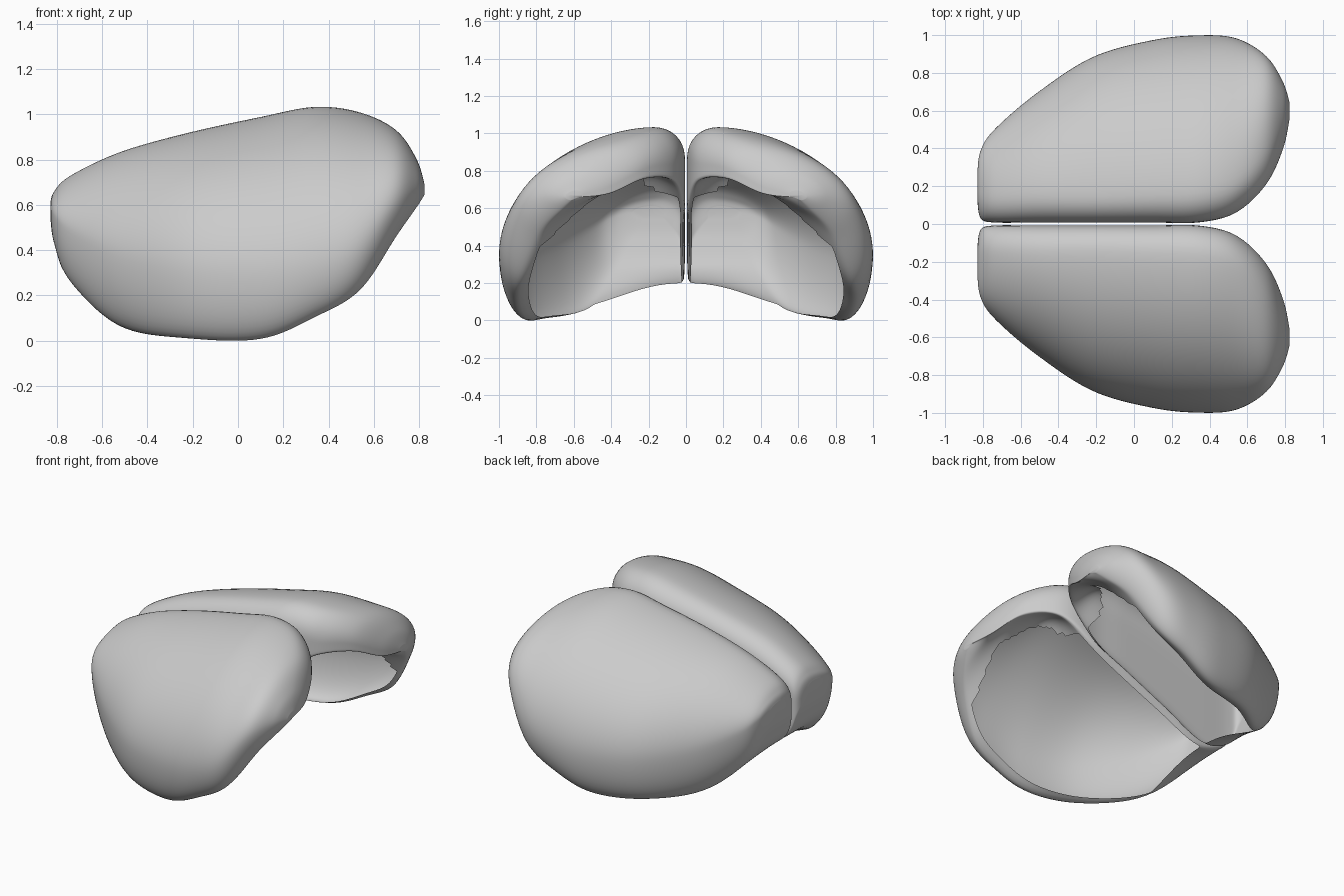
import bpy, bmesh, math

if "Cube" in bpy.data.objects:
    bpy.data.objects.remove(bpy.data.objects["Cube"])

# Key cross-sections, front to rear:
# x, inner y, crest y, outer y, keel y, inner-edge z, widest z, crest z, keel z
KEYS = [
    (-0.829, 0.12, 0.18, 0.28, 0.21, 0.55, 0.58, 0.61, 0.55),
    (-0.812, 0.03, 0.14, 0.39, 0.30, 0.43, 0.55, 0.66, 0.43),
    (-0.74, 0.008, 0.13, 0.50, 0.39, 0.27, 0.48, 0.73, 0.26),
    (-0.52, 0.008, 0.14, 0.69, 0.54, 0.20, 0.37, 0.835, 0.06),
    (-0.22, 0.008, 0.14, 0.885, 0.76, 0.34, 0.31, 0.92, 0.006),
    (0.10, 0.008, 0.15, 0.975, 0.85, 0.49, 0.30, 0.99, 0.002),
    (0.34, 0.008, 0.16, 1.00, 0.89, 0.60, 0.34, 1.035, 0.10),
    (0.54, 0.06, 0.21, 0.985, 0.87, 0.74, 0.42, 1.01, 0.22),
    (0.70, 0.21, 0.36, 0.89, 0.78, 0.76, 0.60, 0.93, 0.46),
    (0.79, 0.40, 0.52, 0.75, 0.67, 0.68, 0.66, 0.80, 0.59),
    (0.824, 0.56, 0.59, 0.64, 0.61, 0.66, 0.66, 0.69, 0.645),
]
STEPS = 10                              # rings between keys
WALL, CREST, SIDE, KEEL, UNDER = 10, 8, 26, 12, 34


def spline(a, b, c, d, t):
    return 0.5 * (2*b + (c - a)*t + (2*a - 5*b + 4*c - d)*t*t + (3*b - a - 3*c + d)*t**3)


def sections():
    last = len(KEYS) - 1
    for i in range(last):
        quad = [KEYS[max(0, min(last, i + k))] for k in (-1, 0, 1, 2)]
        for s in range(STEPS):
            yield [spline(*col, s / STEPS) for col in zip(*quad)]
    yield list(KEYS[-1])


def quarter(p, q, n, e, start_vertical=True):
    """Superellipse quarter from p to q, excluding q."""
    out = []
    for i in range(n):
        a = math.pi / 2 * i / n
        f, g = 1 - math.cos(a) ** (2 / e), math.sin(a) ** (2 / e)
        if not start_vertical:
            f, g = g, f
        out.append((p[0] + (q[0] - p[0])*f, p[1] + (q[1] - p[1])*g))
    return out


def line(p, q, n, arch=0.0):
    """Straight run from p to q, optionally bowed upward towards its far end."""
    return [(p[0] + (q[0] - p[0])*i/n,
             p[1] + (q[1] - p[1])*i/n + arch*math.sin(math.pi*(i/n)**1.5)) for i in range(n)]


def ring(row):
    x, yi, yc, yo, yk, zi, zw, zc, zk = row
    drop = min(yc - yi, 0.6 * (zc - zi))
    # underside arches near the front lobe and beneath the rear lip
    arch = 0.03*math.exp(-((x + 0.45)/0.2)**2) + 0.23*math.exp(-((x - 0.48)/0.17)**2)
    inner, shoulder, crest = (yi, zi), (yi, zc - drop), (yc, zc)
    wide, keel = (yo, zw), (yk, zk)
    pts = (line(inner, shoulder, WALL) + quarter(shoulder, crest, CREST, 2)
           + quarter(crest, wide, SIDE, 1.85, False) + quarter(wide, keel, KEEL, 2)
           + line(keel, inner, UNDER, arch))
    return [(x, y, z) for y, z in pts]


def rear_limit(y):
    """Rear edge of the opening at a given distance from the middle."""
    t = max(0.0, min(1.0, (y - 0.15) / 0.35))
    return 0.41 + 0.28*t*t*(3 - 2*t) - 0.07*max(0.0, (y - 0.5)/0.35)


def build_half(name, side, mat):
    bm = bmesh.new()
    rings = [[bm.verts.new(p) for p in ring(r)] for r in sections()]
    n = len(rings[0])
    under_start = n - UNDER
    opening = []
    for a, b in zip(rings, rings[1:]):
        for j in range(n):
            k = (j + 1) % n
            f = bm.faces.new((a[j], a[k], b[k], b[j]))
            c = f.calc_center_median()
            if under_start + 2 <= j < n - 1 and -0.54 < c.x < rear_limit(c.y):
                opening.append(f)
    bm.faces.new(rings[0])
    bm.faces.new(rings[-1][::-1])
    # soften the corners, then open the hollow underside
    for _ in range(4):
        bmesh.ops.smooth_vert(bm, verts=bm.verts, factor=0.5,
                              use_axis_x=True, use_axis_y=True, use_axis_z=True)
    bmesh.ops.recalc_face_normals(bm, faces=bm.faces)
    bmesh.ops.delete(bm, geom=opening, context='FACES')
    # relax the cut edge
    rim = [v for v in bm.verts if v.is_boundary]
    bmesh.ops.smooth_vert(bm, verts=rim, factor=0.4,
                          use_axis_x=True, use_axis_y=True, use_axis_z=True)
    if side < 0:
        for v in bm.verts:
            v.co.y = -v.co.y
        bmesh.ops.reverse_faces(bm, faces=bm.faces)
    mesh = bpy.data.meshes.new(name)
    bm.to_mesh(mesh)
    bm.free()
    mesh.materials.append(mat)
    mesh.shade_smooth()
    obj = bpy.data.objects.new(name, mesh)
    bpy.context.collection.objects.link(obj)


grey = bpy.data.materials.new("light_grey")
grey.diffuse_color = (0.6, 0.6, 0.6, 1)
grey.use_nodes = True
grey.node_tree.nodes["Principled BSDF"].inputs["Base Color"].default_value = grey.diffuse_color

# Mirrored pair of hollow shells
build_half("front_shell", -1, grey)
build_half("back_shell", 1, grey)
